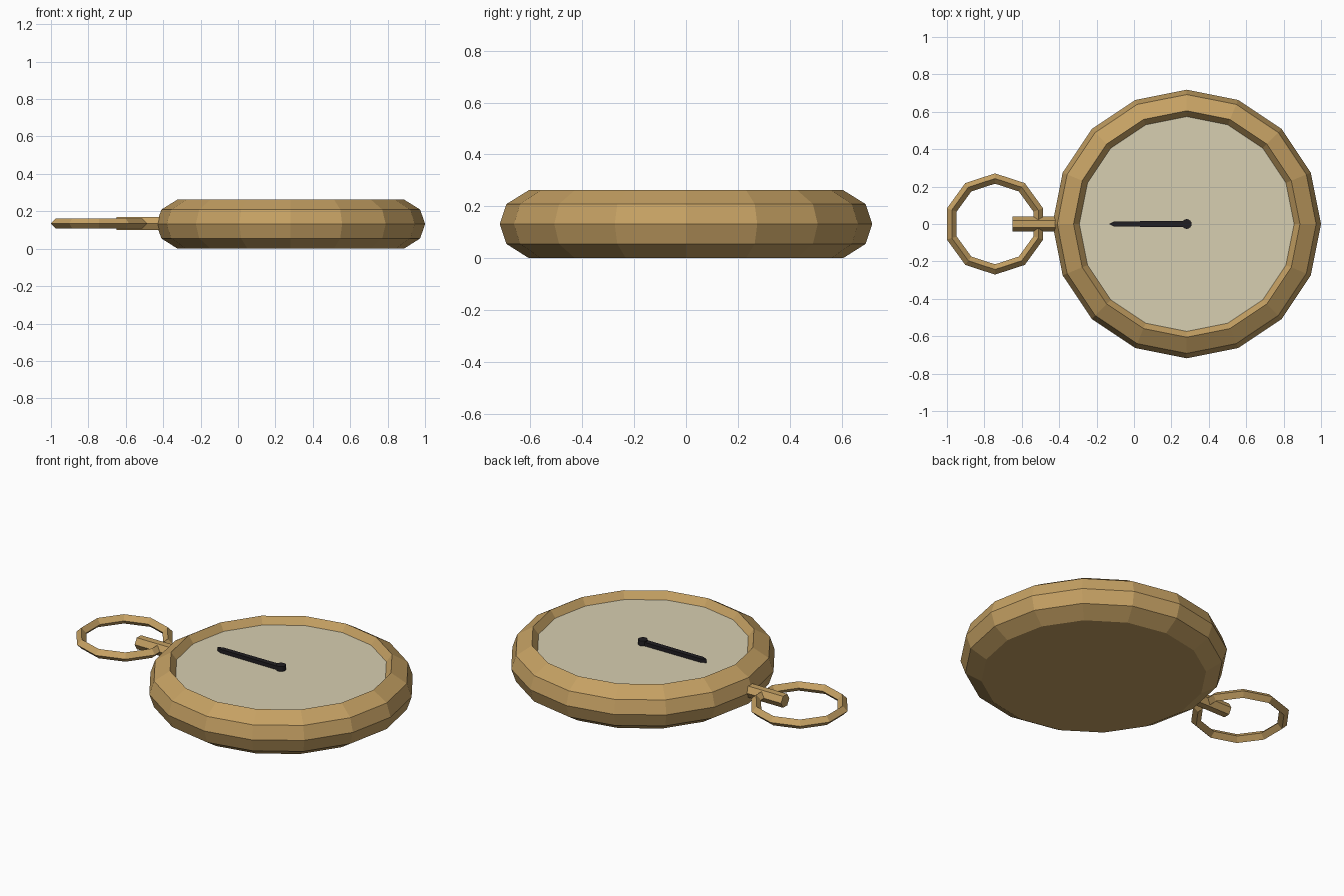
import bpy, bmesh, math
from mathutils import Matrix

if "Cube" in bpy.data.objects:
    bpy.data.objects.remove(bpy.data.objects["Cube"])

CX = 0.282   # centre of the case
MID = 0.132  # half height of the case


def material(name, rgb):
    m = bpy.data.materials.new(name)
    m.diffuse_color = (*rgb, 1.0)
    m.use_nodes = True
    m.node_tree.nodes["Principled BSDF"].inputs["Base Color"].default_value = m.diffuse_color
    return m


gold = material("antique gold", (0.56, 0.355, 0.125))
cream = material("cream", (0.68, 0.62, 0.44))
black = material("black", (0.015, 0.013, 0.016))


def finish(name, bm, mat):
    bmesh.ops.recalc_face_normals(bm, faces=bm.faces)
    mesh = bpy.data.meshes.new(name)
    bm.to_mesh(mesh)
    bm.free()
    mesh.materials.append(mat)
    obj = bpy.data.objects.new(name, mesh)
    bpy.context.collection.objects.link(obj)
    return obj


def ring_verts(bm, r, z, n, cx):
    return [bm.verts.new((cx + r * math.cos(2 * math.pi * i / n),
                          r * math.sin(2 * math.pi * i / n), z)) for i in range(n)]


def bridge(bm, a, b):
    n = len(a)
    for i in range(n):
        j = (i + 1) % n
        bm.faces.new((a[i], a[j], b[j], b[i]))


def cylinder(name, r, depth, n, matrix, mat):
    bm = bmesh.new()
    bmesh.ops.create_cone(bm, cap_ends=True, segments=n, radius1=r, radius2=r,
                          depth=depth, matrix=matrix)
    return finish(name, bm, mat)


# Case: lathed 16-sided profile, closed by a recessed floor that is the dial
profile = [(0.605, 0.0), (0.692, 0.055), (0.718, MID), (0.692, 0.209),
           (0.605, 0.263), (0.574, 0.222)]
bm = bmesh.new()
rings = [ring_verts(bm, r, z, 16, CX) for r, z in profile]
for a, b in zip(rings, rings[1:]):
    bridge(bm, a, b)
bm.faces.new(rings[0])
dial = bm.faces.new(rings[-1])
dial.material_index = 1
case = finish("case_with_dial", bm, gold)
case.data.materials.append(cream)

# Stem: hexagonal rod from the case to the loop
cylinder("stem", 0.039, 0.27, 6,
         Matrix.Translation((-0.515, 0, MID + 0.003)) @ Matrix.Rotation(math.pi / 2, 4, 'Y'), gold)

# Loop: 10-sided ring with a diamond section
bm = bmesh.new()
R, r, turn = 0.243, 0.0275, math.pi / 10
loops = []
for k in range(4):
    t = k * math.pi / 2
    loops.append(ring_verts(bm, R + r * math.cos(t), MID + 0.003 + r * math.sin(t), 10, 0))
for k in range(4):
    bridge(bm, loops[k], loops[(k + 1) % 4])
bmesh.ops.transform(bm, verts=bm.verts, matrix=Matrix.Translation((-0.743, 0, 0))
                    @ Matrix.Rotation(turn, 4, 'Z'))
finish("loop", bm, gold)

# Hand: pointed bar, with a round hub
bm = bmesh.new()
outline = [(CX, -0.016), (CX, 0.016), (-0.105, 0.014), (-0.135, 0.0), (-0.105, -0.014)]
base = bm.faces.new([bm.verts.new((x, y, 0.222)) for x, y in outline])
ext = bmesh.ops.extrude_face_region(bm, geom=[base])
for v in ext["geom"]:
    if isinstance(v, bmesh.types.BMVert):
        v.co.z += 0.022
finish("hand", bm, black)
cylinder("hand_hub", 0.026, 0.03, 16, Matrix.Translation((CX, 0, 0.236)), black)
